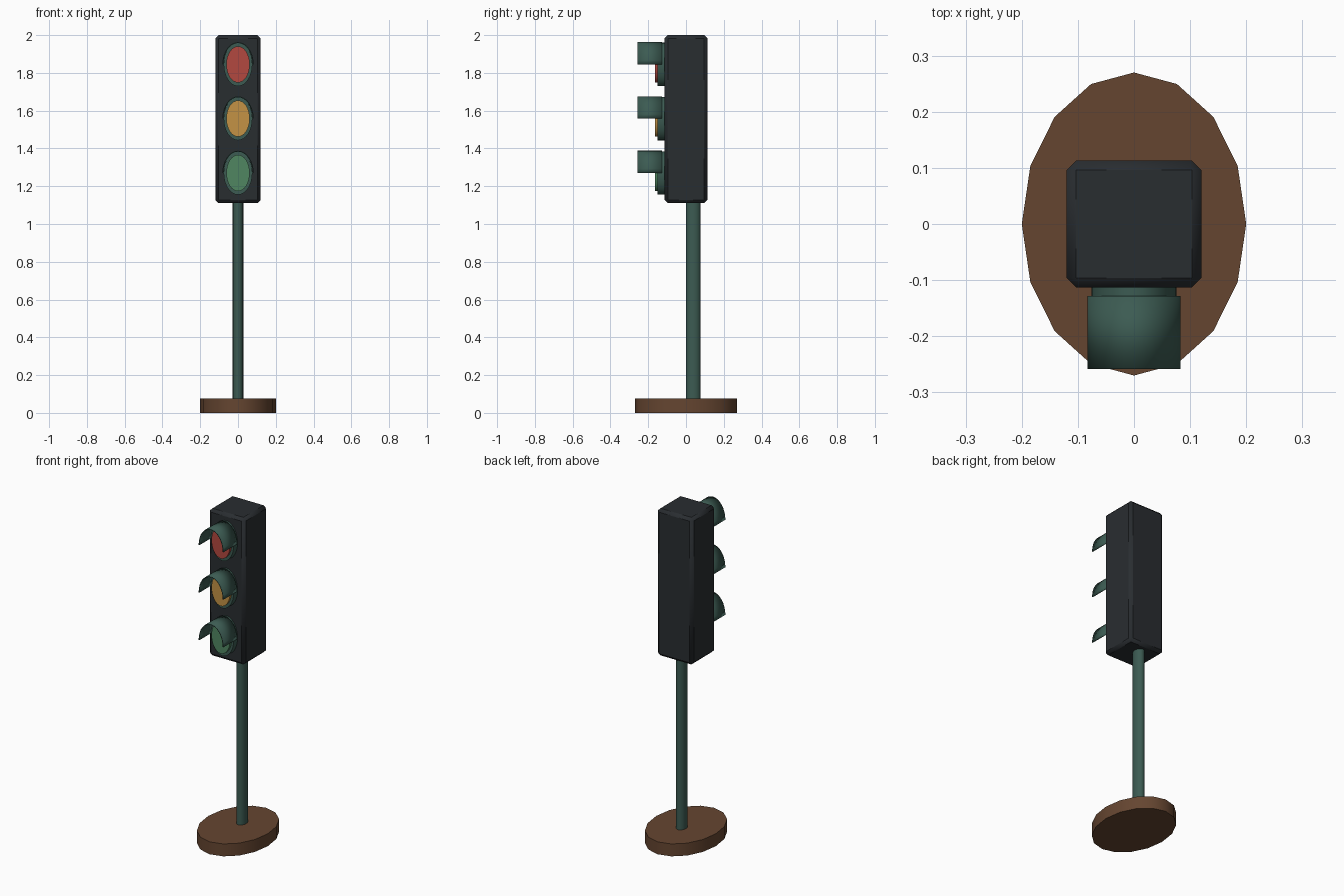
import bpy, bmesh, math

if "Cube" in bpy.data.objects:
    bpy.data.objects.remove(bpy.data.objects["Cube"])


def material(name, rgb):
    m = bpy.data.materials.new(name)
    m.diffuse_color = (*rgb, 1)
    m.use_nodes = True
    m.node_tree.nodes["Principled BSDF"].inputs["Base Color"].default_value = m.diffuse_color
    return m


GREEN = material("dark_green", (0.045, 0.105, 0.085))
BLACK = material("charcoal", (0.022, 0.026, 0.030))
BROWN = material("brown", (0.130, 0.060, 0.030))
LENSES = {
    "red": material("red_lens", (0.45, 0.065, 0.05)),
    "amber": material("amber_lens", (0.55, 0.29, 0.06)),
    "green": material("green_lens", (0.08, 0.24, 0.12)),
}


def finish(mat, name, angle=35):
    ob = bpy.context.object
    ob.name = name
    ob.data.materials.append(mat)
    bpy.ops.object.transform_apply(location=False, rotation=True, scale=True)
    bpy.ops.object.shade_smooth_by_angle(angle=math.radians(angle))
    return ob


def upright(name, rx, ry, y, z0, z1, sides, mat):
    bpy.ops.mesh.primitive_cylinder_add(vertices=sides, radius=1, depth=z1 - z0,
                                        location=(0, y, (z0 + z1) / 2))
    bpy.context.object.scale = (rx, ry, 1)
    return finish(mat, name)


def disc(name, rx, rz, y0, y1, z, mat):
    bpy.ops.mesh.primitive_cylinder_add(vertices=32, radius=1, depth=y1 - y0,
                                        location=(0, (y0 + y1) / 2, z),
                                        rotation=(math.pi / 2, 0, 0))
    bpy.context.object.scale = (rx, rz, 1)
    return finish(mat, name)


def visor(name, rx, rz, y0, y1, z, mat):
    # half-round hood swept along y, thickened inwards
    bm = bmesh.new()
    n = 16
    rows = [[bm.verts.new((rx * math.cos(math.pi * i / n), y,
                           rz * math.sin(math.pi * i / n))) for i in range(n + 1)]
            for y in (y0, y1)]
    for i in range(n):
        bm.faces.new((rows[0][i], rows[1][i], rows[1][i + 1], rows[0][i + 1]))
    for f in bm.faces:
        f.normal_update()
        c = f.calc_center_median()
        if f.normal.dot((c.x, 0, c.z)) < 0:
            f.normal_flip()
    me = bpy.data.meshes.new(name)
    bm.to_mesh(me)
    bm.free()
    ob = bpy.data.objects.new(name, me)
    ob.location.z = z
    bpy.context.collection.objects.link(ob)
    bpy.ops.object.select_all(action='DESELECT')
    bpy.context.view_layer.objects.active = ob
    ob.select_set(True)
    finish(mat, name)
    mod = ob.modifiers.new("thickness", 'SOLIDIFY')
    mod.thickness = 0.005
    mod.offset = -1


# stand
upright("base", 0.20, 0.27, 0, 0, 0.075, 16, BROWN)
upright("pole", 0.028, 0.038, 0.039, 0.07, 1.13, 16, GREEN)

# housing with softened edges
bpy.ops.mesh.primitive_cube_add(size=1, location=(0, 0, 1.555))
bpy.context.object.scale = (0.24, 0.226, 0.89)
housing = finish(BLACK, "housing", 60)
bev = housing.modifiers.new("bevel", 'BEVEL')
bev.width = 0.017
bev.segments = 1

# three lamps, each a rim, a lens and a visor
for (colour, mat), z in zip(LENSES.items(), (1.845, 1.558, 1.27)):
    disc(colour + "_rim", 0.076, 0.115, -0.15, -0.10, z, GREEN)
    disc(colour + "_lens", 0.062, 0.096, -0.165, -0.14, z, mat)
    visor(colour + "_visor", 0.083, 0.118, -0.258, -0.128, z, GREEN)
